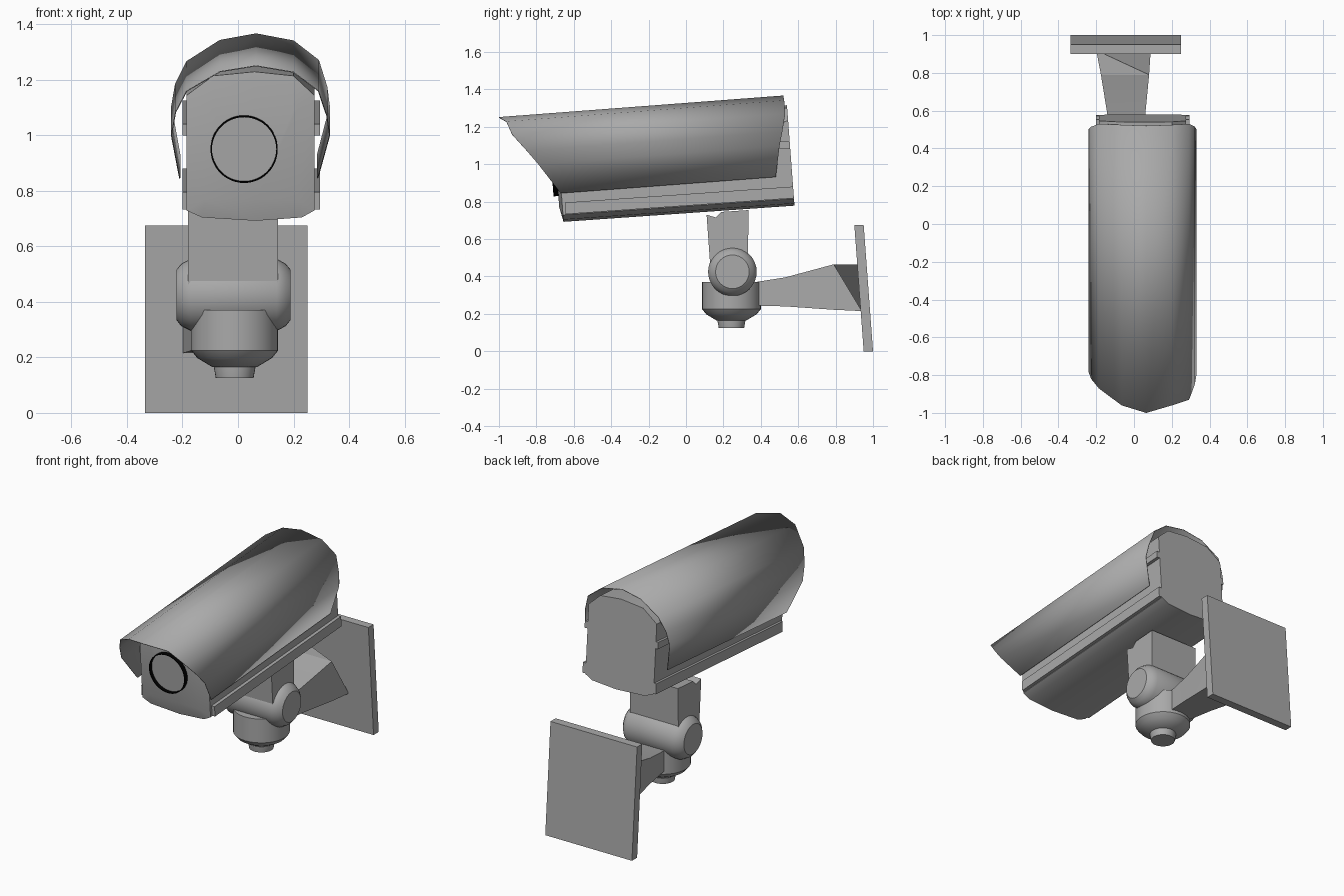
import bpy, bmesh, math

if "Cube" in bpy.data.objects:
    bpy.data.objects.remove(bpy.data.objects["Cube"], do_unlink=True)


def material(name, value):
    mat = bpy.data.materials.new(name)
    mat.use_nodes = True
    colour = (value, value, value, 1)
    mat.diffuse_color = colour
    mat.node_tree.nodes["Principled BSDF"].inputs["Base Color"].default_value = colour
    return mat


GREY = material("grey", 0.4)
BLACK = material("black", 0.0)


def loft(name, sections, mat=GREY, closed=True, angle=35):
    """Join matching cross-sections with faces; cap the ends if closed."""
    bm = bmesh.new()
    rings = [[bm.verts.new(p) for p in s] for s in sections]
    n = len(rings[0])
    for a, b in zip(rings, rings[1:]):
        for i in range(n if closed else n - 1):
            j = (i + 1) % n
            bm.faces.new((a[i], a[j], b[j], b[i]))
    if closed:
        bm.faces.new(rings[0])
        bm.faces.new(rings[-1])
    bmesh.ops.remove_doubles(bm, verts=bm.verts, dist=0.0005)
    bmesh.ops.recalc_face_normals(bm, faces=bm.faces)
    mesh = bpy.data.meshes.new(name)
    bm.to_mesh(mesh)
    bm.free()
    for face in mesh.polygons:
        face.use_smooth = True
    mesh.set_sharp_from_angle(angle=math.radians(angle))
    mesh.materials.append(mat)
    obj = bpy.data.objects.new(name, mesh)
    bpy.context.collection.objects.link(obj)
    return obj


def tilt(x, y, z):
    """Nose-down pitch of the camera housing."""
    return (x, y - 0.075 * (z - 0.74), z + 0.07 * y)


def turned(name, profile, place, mat=GREY, sides=32):
    """Round part from (radius, distance) pairs; place(u, v, d) sets the axis."""
    turns = [2 * math.pi * i / sides for i in range(sides)]
    rings = [[place(r * math.cos(t), r * math.sin(t), d) for t in turns] for r, d in profile]
    return loft(name, rings, mat)


def box(name, x0, x1, y0, y1, z0, z1, move):
    corners = [(x0, z0), (x1, z0), (x1, z1), (x0, z1)]
    return loft(name, [[move(x, y, z) for x, z in corners] for y in (y0, y1)])


# Camera housing, with a bevelled square front
outline = [(-0.185, 0.775), (-0.13, 0.75), (0.065, 0.738), (0.23, 0.75), (0.275, 0.775),
           (0.275, 1.19), (0.2, 1.26), (0.06, 1.275), (-0.09, 1.26), (-0.185, 1.19)]
square = [(min(max(x, -0.12), 0.21), min(max(z, 0.817), 1.137)) for x, z in outline]
loft("camera_housing", [[tilt(x, y, z) for x, z in shape] for shape, y in
                        ((square, -0.672), (outline, -0.655), (outline, 0.58))])

# Side rails
for side, x0, x1 in (("right", -0.2, -0.18), ("left", 0.27, 0.295)):
    box(side + "_lower_rail", x0, x1, -0.64, 0.58, 0.778, 0.84, tilt)
    box(side + "_upper_rail", x0, x1, -0.64, 0.58, 1.045, 1.085, tilt)

# Lens tube and glass
def lens_axis(u, v, d):
    return tilt(0.022 + u, d, 0.998 + v)


turned("lens_tube", [(0.121, -0.66), (0.121, -0.698), (0.116, -0.698), (0.116, -0.665)],
       lens_axis, BLACK, 48)
turned("lens_glass", [(0.116, -0.665), (0.116, -0.678)], lens_axis, GREY, 48)

# Sun hood: x, height, front end, back end
hood = [(-0.21, 0.896, -0.67, 0.48), (-0.24, 1.06, -0.78, 0.50), (-0.225, 1.145, -0.82, 0.515),
        (-0.185, 1.225, -0.87, 0.53), (-0.065, 1.302, -0.96, 0.525), (0.065, 1.326, -1.0, 0.52),
        (0.2, 1.3, -0.96, 0.525), (0.29, 1.23, -0.93, 0.53), (0.32, 1.135, -0.85, 0.515),
        (0.33, 1.06, -0.79, 0.50), (0.287, 0.896, -0.67, 0.48)]
sun_hood = loft("sun_hood", [[(x, f, z + 0.0757 * f) for x, z, f, b in hood],
                             [(x, b, z + 0.0757 * b) for x, z, f, b in hood]],
                closed=False, angle=80)
shell = sun_hood.modifiers.new("thickness", "SOLIDIFY")
shell.thickness = 0.004
shell.offset = 0

# Neck under the housing
neck = [(0.13, 0.45), (0.11, 0.73), (0.16, 0.715), (0.19, 0.745), (0.335, 0.755), (0.33, 0.45)]
loft("neck", [[(x, y, z) for y, z in neck] for x in (-0.18, 0.145)])

# Pivot barrel
turned("pivot_barrel", [(0.09, -0.222), (0.112, -0.205), (0.13, -0.17),
                        (0.13, 0.14), (0.112, 0.172), (0.09, 0.19)],
       lambda u, v, d: (d, 0.248 + u, 0.425 + v))

# Joint cup and the knob below it
def cup_axis(u, v, d):
    return (-0.012 + u, 0.243 + v, d)


turned("joint_cup", [(0.157, 0.37), (0.157, 0.225), (0.135, 0.198), (0.08, 0.165)], cup_axis)
turned("bottom_knob", [(0.075, 0.175), (0.075, 0.165), (0.068, 0.125)], cup_axis)

# Wall arm with its cut corner: y, left x, right x, bottom, top
arm = [[(x0, y, z0), (x1, y, z0), (x1, y, z1), (x0, y, z1)] for y, x0, x1, z0, z1 in
       ((0.34, -0.105, 0.04, 0.245, 0.365), (0.53, -0.133, 0.055, 0.24, 0.395),
        (0.79, -0.175, 0.08, 0.222, 0.465))]
arm.append([(-0.2, 0.94, 0.215), (0.09, 0.94, 0.215), (0.08, 0.79, 0.465), (-0.2, 0.92, 0.465)])
loft("wall_arm", arm, angle=10)

# Wall plate, leaning with the bracket
box("wall_plate", -0.335, 0.25, 0.95, 1.0, 0, 0.675, lambda x, y, z: (x, y - 0.074 * z, z))
